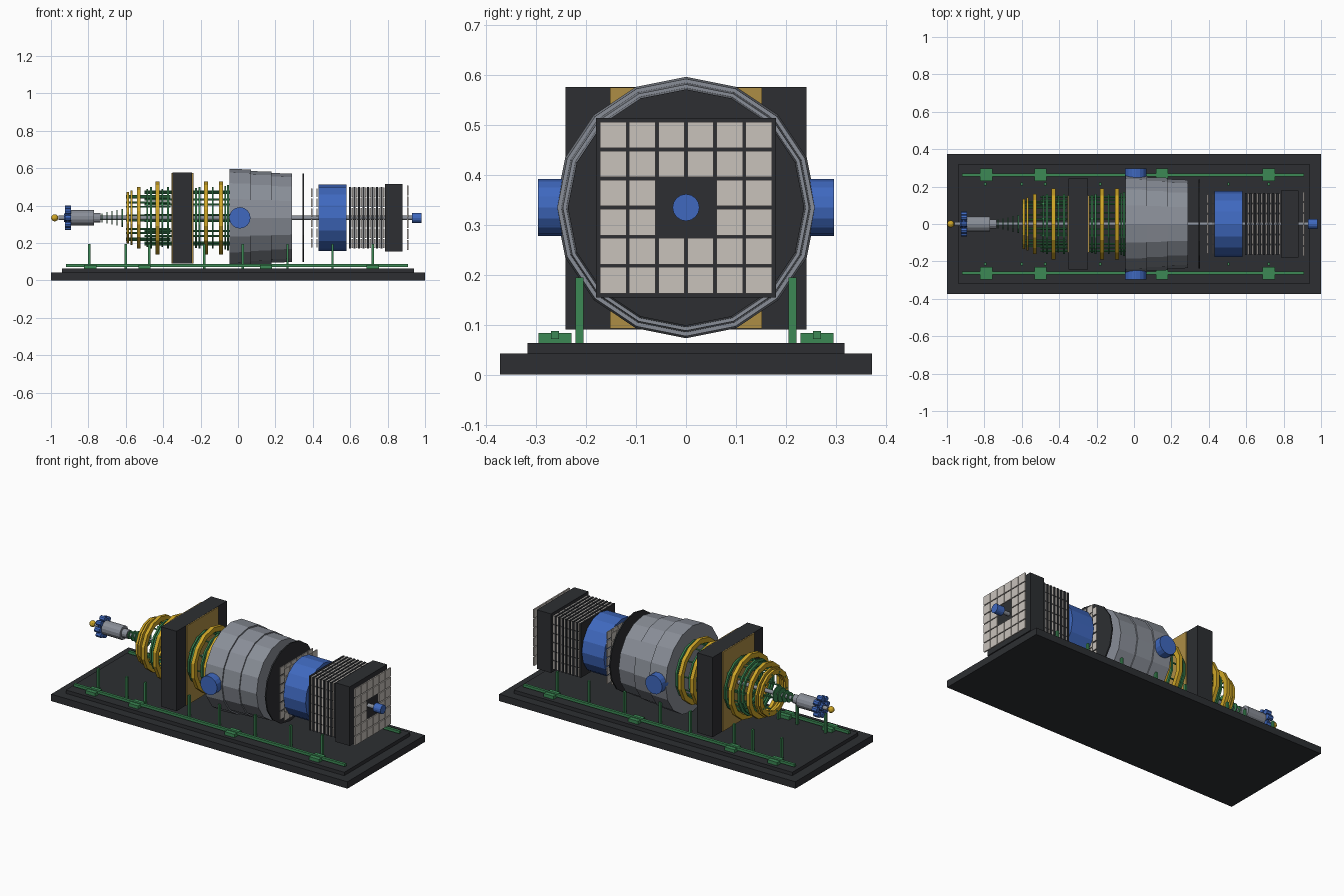
import bpy, bmesh, math

if "Cube" in bpy.data.objects:
    bpy.data.objects.remove(bpy.data.objects["Cube"])

AX = 0.335  # height of the machine axis


def mat(name, c):
    m = bpy.data.materials.new(name)
    m.diffuse_color = (*c, 1)
    m.use_nodes = True
    m.node_tree.nodes["Principled BSDF"].inputs["Base Color"].default_value = m.diffuse_color
    return m


DARK = mat("dark", (0.026, 0.028, 0.032))
GREY = mat("grey", (0.25, 0.27, 0.31))
BLUE = mat("blue", (0.05, 0.14, 0.52))
GOLD = mat("gold", (0.62, 0.38, 0.02))
BRASS = mat("brass", (0.42, 0.27, 0.06))
GREEN = mat("green", (0.045, 0.25, 0.09))
TILE = mat("tile", (0.58, 0.54, 0.50))


def finish(bm, name, m):
    bmesh.ops.recalc_face_normals(bm, faces=bm.faces)
    me = bpy.data.meshes.new(name)
    bm.to_mesh(me)
    bm.free()
    me.materials.append(m)
    ob = bpy.data.objects.new(name, me)
    bpy.context.collection.objects.link(ob)
    return ob


def boxes(name, items, m):
    """items: (x0, x1, y0, y1, z0, z1) boxes joined in one object"""
    bm = bmesh.new()
    for x0, x1, y0, y1, z0, z1 in items:
        for v in bmesh.ops.create_cube(bm, size=1)["verts"]:
            v.co = ((x0 + x1) / 2 + v.co.x * (x1 - x0),
                    (y0 + y1) / 2 + v.co.y * (y1 - y0),
                    (z0 + z1) / 2 + v.co.z * (z1 - z0))
    return finish(bm, name, m)


def lathe(name, profile, m, n=16, closed=False, y=0, z=AX):
    """spin (x, radius) points round an axis along x"""
    bm = bmesh.new()
    loops = [[bm.verts.new((x, y + r * math.sin(2 * math.pi * k / n),
                            z + r * math.cos(2 * math.pi * k / n))) for k in range(n)]
             for x, r in profile]
    pairs = list(zip(loops, loops[1:]))
    if closed:
        pairs.append((loops[-1], loops[0]))
    else:
        bm.faces.new(loops[0])
        bm.faces.new(loops[-1])
    for a, b in pairs:
        for k in range(n):
            j = (k + 1) % n
            bm.faces.new((a[k], a[j], b[j], b[k]))
    return finish(bm, name, m)


def rod(name, x0, x1, r, m, n=16, y=0, z=AX):
    return lathe(name, [(x0, r), (x1, r)], m, n, False, y, z)


def ring(name, x, w, r0, r1, m, n=14):
    a, b = x - w / 2, x + w / 2
    return lathe(name, [(a, r0), (a, r1), (b, r1), (b, r0)], m, n, True)


def around(n, r, start=0.0):
    for k in range(n):
        a = start + 2 * math.pi * k / n
        yield r * math.sin(a), AX + r * math.cos(a)


def tile_panel(name, x, w, pitch, size):
    """6 x 6 tiles with the middle 2 x 2 left out"""
    items = []
    for i in range(6):
        for j in range(6):
            if i in (2, 3) and j in (2, 3):
                continue
            y, z = (i - 2.5) * pitch, AX + (j - 2.5) * pitch
            items.append((x, x + w, y - size / 2, y + size / 2, z - size / 2, z + size / 2))
    return boxes(name, items, TILE)


# Stepped base
boxes("base_lower", [(-1, 1, -0.373, 0.373, 0, 0.042)], DARK)
boxes("base_upper", [(-0.94, 0.94, -0.318, 0.318, 0.042, 0.063)], DARK)

# Floor rails, clamps and posts on both sides
for side, s in (("front", -1), ("back", 1)):
    yr, yp = s * 0.263, s * 0.214
    boxes(f"rail_{side}", [(-0.92, 0.91, yr - 0.008, yr + 0.008, 0.071, 0.087)], GREEN)
    boxes(f"rail_clamps_{side}",
          [(x - 0.033, x + 0.033, yr - 0.033, yr + 0.033, 0.063, 0.083)
           for x in (-0.79, -0.5, 0.15, 0.72)], GREEN)
    boxes(f"posts_{side}",
          [(x - 0.006, x + 0.006, yp - 0.008, yp + 0.008, 0.063, 0.195)
           for x in (-0.795, -0.6, -0.475, -0.18, 0.025, 0.265, 0.505, 0.72)], GREEN)

# Central beam pipe
rod("beam_pipe", -0.96, 0.935, 0.012, GREY, 12)

# Nose: tip ball, valve wheel, stepped housing, growing fins
bm = bmesh.new()
bmesh.ops.create_uvsphere(bm, u_segments=12, v_segments=8, radius=0.019)
bmesh.ops.translate(bm, verts=bm.verts, vec=(-0.98, 0, AX))
finish(bm, "tip_ball", GOLD)
rod("valve_hub", -0.93, -0.893, 0.022, BLUE, 10)
rod("valve_disc", -0.913, -0.905, 0.045, BLUE, 16)
for i, (y, z) in enumerate(around(8, 0.05)):
    rod(f"valve_knob_{i}", -0.926, -0.893, 0.016, BLUE, 8, y, z)
lathe("nose_housing", [(-0.895, 0.041), (-0.77, 0.041), (-0.77, 0.026), (-0.735, 0.026)], GREY, 14)
for i in range(5):
    x = -0.727 + i * 0.027
    rod(f"nose_fin_{i}", x - 0.003, x + 0.003, 0.024 + i * 0.006, GREEN, 12)

# Coil cage: gold coils, green hoops, lengthwise bars
for i, (x, w, r) in enumerate([(-0.59, 0.014, 0.138), (-0.57, 0.012, 0.145), (-0.53, 0.02, 0.165),
                               (-0.43, 0.022, 0.195), (-0.172, 0.022, 0.195), (-0.09, 0.022, 0.195)]):
    ring(f"gold_coil_{i}", x, w, r - 0.03, r, GOLD)
for i, (x, r) in enumerate([(-0.485, 0.155), (-0.465, 0.165), (-0.405, 0.155), (-0.375, 0.165),
                            (-0.225, 0.16), (-0.205, 0.165), (-0.135, 0.165),
                            (-0.068, 0.17), (-0.053, 0.175)]):
    ring(f"green_hoop_{i}", x, 0.01, r - 0.018, r, GREEN)
for i, (y, z) in enumerate(around(10, 0.145, 0.2)):
    rod(f"cage_bar_{i}", -0.5, -0.045, 0.005, GREEN, 6, y, z)
for i, (y, z) in enumerate(around(10, 0.12, 0.2)):
    rod(f"inner_bar_{i}", -0.6, -0.36, 0.005, GREEN, 6, y, z)

# Magnet yoke with brass face plates
boxes("magnet_yoke", [(-0.35, -0.245, -0.242, 0.242, 0.09, 0.577)], DARK)
boxes("yoke_plates", [(-0.356, -0.35, -0.152, 0.152, 0.092, 0.576),
                      (-0.245, -0.239, -0.152, 0.152, 0.092, 0.576)], BRASS)

# Stepped drum with side trunnions
lathe("drum", [(-0.045, 0.262), (0.07, 0.258), (0.07, 0.25), (0.18, 0.247),
               (0.18, 0.24), (0.29, 0.236)], GREY)
for side, s in (("front", -1), ("back", 1)):
    t = rod(f"trunnion_{side}", -0.03, 0.03, 0.057, BLUE, 16, 0, 0)
    t.location = (0.01, s * 0.267, AX)
    t.rotation_euler = (0, 0, math.pi / 2)

# Shield disc and small tile screens
rod("shield_disc", 0.346, 0.354, 0.237, DARK, 16)
tile_panel("screen_a", 0.391, 0.006, 0.054, 0.046)
tile_panel("screen_b", 0.42, 0.006, 0.054, 0.046)

# Blue drum
rod("blue_drum", 0.43, 0.58, 0.177, BLUE, 16)

# Stack of absorber plates and tile layers
for i in range(8):
    x = 0.594 + i * 0.024
    boxes(f"absorber_{i}", [(x, x + 0.011, -0.165, 0.165, AX - 0.165, AX + 0.165)], DARK)
    tile_panel(f"tile_layer_{i}", x + 0.013, 0.008, 0.055, 0.05)

# End block, tile face and beam cap
boxes("end_block", [(0.785, 0.88, -0.18, 0.18, AX - 0.18, AX + 0.18)], DARK)
tile_panel("end_tiles", 0.904, 0.008, 0.0582, 0.053)
rod("beam_cap", 0.93, 0.98, 0.027, BLUE, 16)
